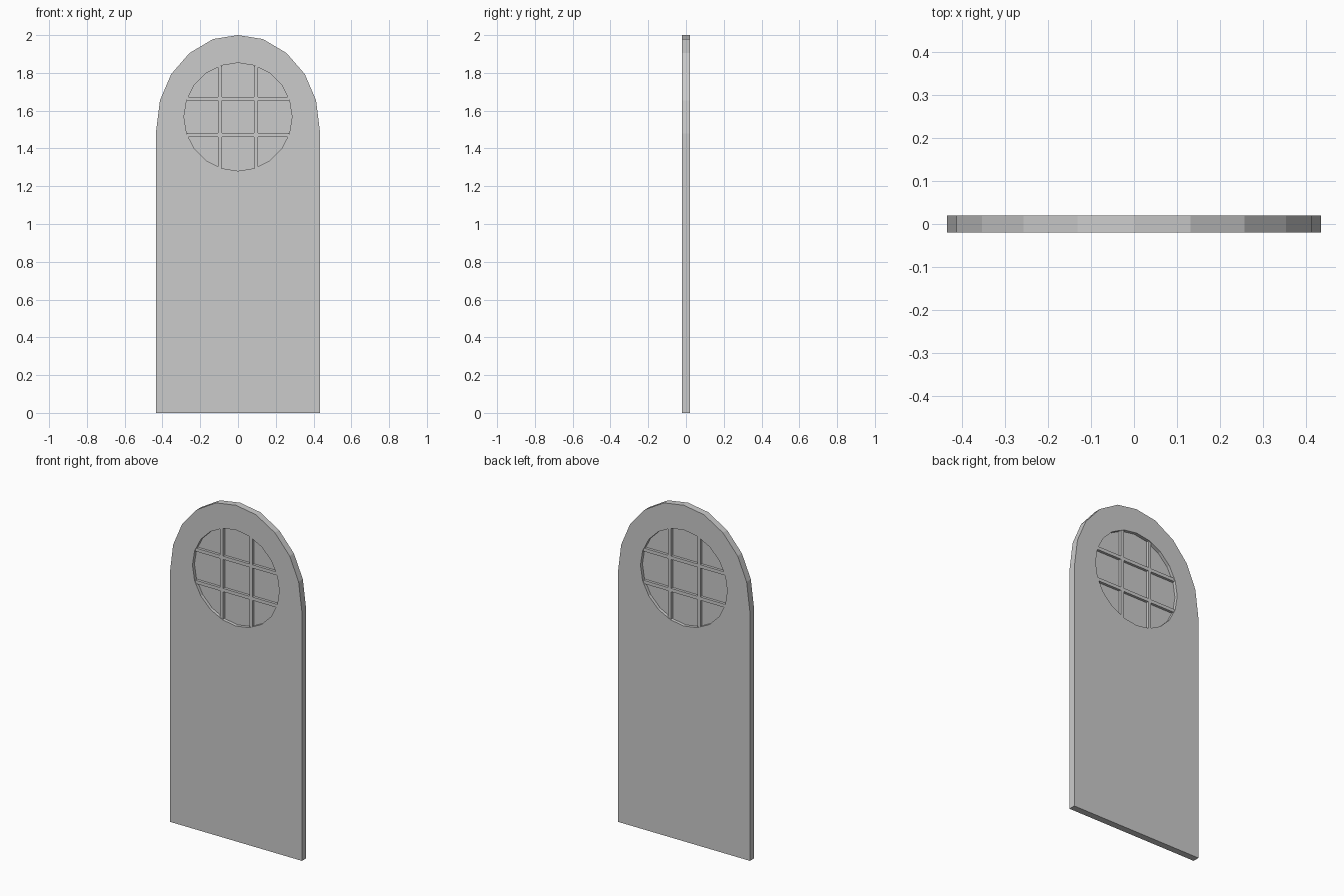
import bpy, bmesh, math
from mathutils import Vector

if "Cube" in bpy.data.objects:
    bpy.data.objects.remove(bpy.data.objects["Cube"])

HALF_T = 0.02             # half the door thickness
CZ, R, SIDES = 1.567, 0.286, 20   # round window
BAR_OFF, BAR_W = 0.096, 0.02      # glazing bars


def finish(bm, name):
    bmesh.ops.recalc_face_normals(bm, faces=bm.faces)
    me = bpy.data.meshes.new(name)
    bm.to_mesh(me)
    bm.free()
    ob = bpy.data.objects.new(name, me)
    bpy.context.collection.objects.link(ob)
    return ob


def slab(name, loops, half):
    """Fill closed x-z outlines (outer, then holes) and extrude along y."""
    bm = bmesh.new()
    edges = []
    for pts in loops:
        vs = [bm.verts.new((x, -half, z)) for x, z in pts]
        edges += [bm.edges.new((vs[i - 1], vs[i])) for i in range(len(vs))]
    bmesh.ops.triangle_fill(bm, edges=edges, use_beauty=True, normal=(0, -1, 0))
    ext = bmesh.ops.extrude_face_region(bm, geom=bm.faces[:], use_keep_orig=True)
    verts = [g for g in ext["geom"] if isinstance(g, bmesh.types.BMVert)]
    bmesh.ops.translate(bm, verts=verts, vec=Vector((0, 2 * half, 0)))
    return finish(bm, name)


def rect(x, z, hx, hz):
    return [(x - hx, z - hz), (x + hx, z - hz), (x + hx, z + hz), (x - hx, z + hz)]


# Door leaf with arched top and round window opening
side = [(0.435, 0), (0.435, 1.48), (0.413, 1.655), (0.354, 1.793),
        (0.257, 1.905), (0.132, 1.979)]
outline = side + [(0, 2.0)] + [(-x, z) for x, z in reversed(side)]
circle = [(R * math.cos(2 * math.pi * i / SIDES),
           CZ + R * math.sin(2 * math.pi * i / SIDES)) for i in range(SIDES)]
slab("door_leaf", [outline, circle], HALF_T)

# Thin pane in the middle of the opening
slab("window_pane", [circle], 0.001)

# Two upright and two level glazing bars
half_len = math.sqrt(R * R - BAR_OFF ** 2)
for s in (-1, 1):
    slab("upright_bar", [rect(s * BAR_OFF, CZ, BAR_W / 2, half_len)], 0.017)
    slab("level_bar", [rect(0, CZ + s * BAR_OFF, half_len, BAR_W / 2)], 0.0165)
